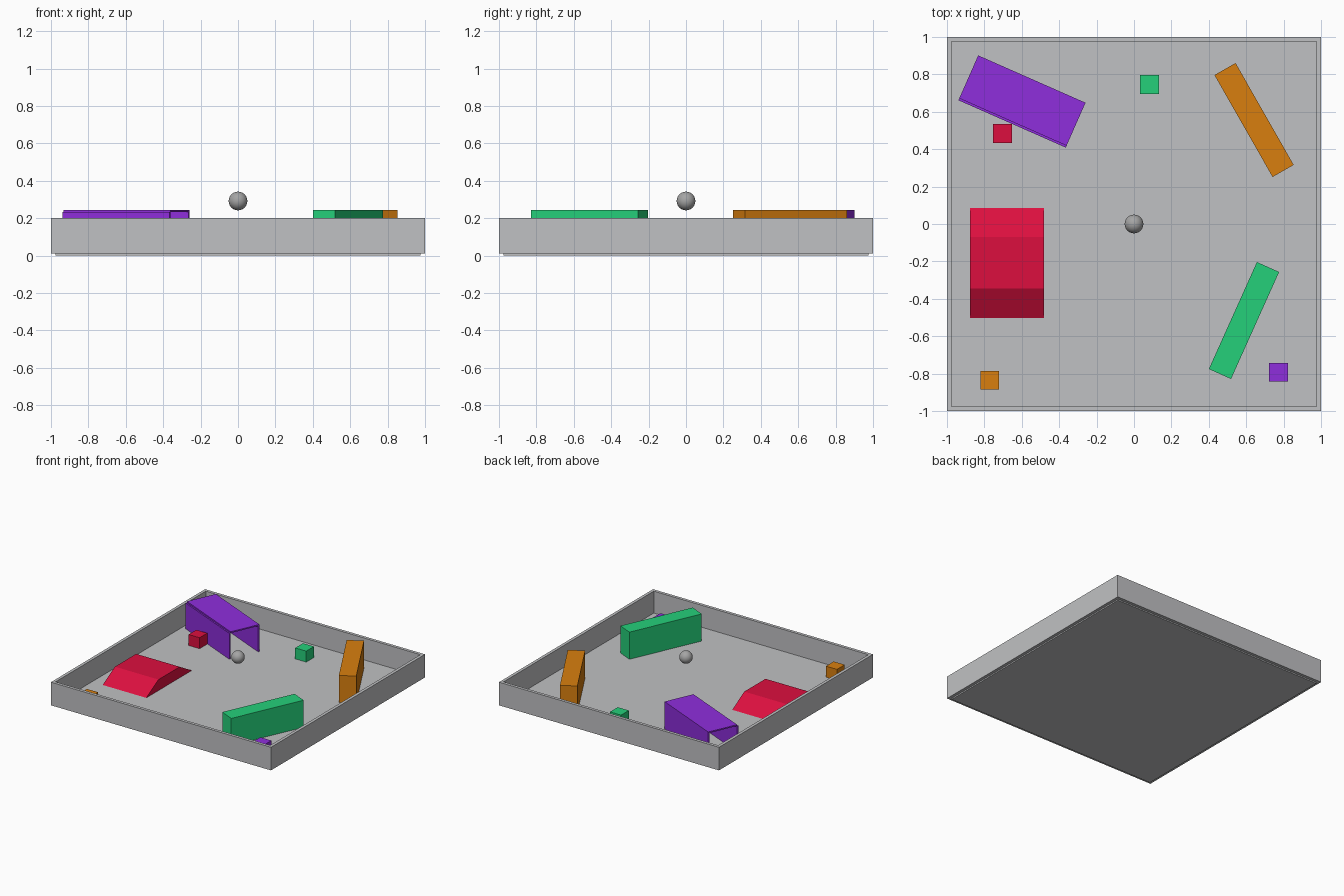
import bpy, bmesh, math
from mathutils import Matrix

if "Cube" in bpy.data.objects:
    bpy.data.objects.remove(bpy.data.objects["Cube"])


def material(name, rgb):
    lin = [((c / 255 + 0.055) / 1.055) ** 2.4 if c > 10 else c / 255 / 12.92 for c in rgb]
    m = bpy.data.materials.new(name)
    m.diffuse_color = (*lin, 1)
    m.use_nodes = True
    m.node_tree.nodes["Principled BSDF"].inputs["Base Color"].default_value = m.diffuse_color
    return m


GREY = material("tray grey", (192, 193, 195))
STEEL = material("ball grey", (165, 165, 165))
RED = material("crimson", (220, 15, 63))
PURPLE = material("purple", (143, 46, 220))
GREEN = material("green", (37, 208, 122))
ORANGE = material("orange", (217, 127, 15))


def finish(name, bm, mat):
    bmesh.ops.recalc_face_normals(bm, faces=bm.faces)
    mesh = bpy.data.meshes.new(name)
    bm.to_mesh(mesh)
    bm.free()
    mesh.materials.append(mat)
    ob = bpy.data.objects.new(name, mesh)
    bpy.context.collection.objects.link(ob)
    return ob


def box(name, centre, size, z0, z1, mat, angle=0, offset=(0, 0)):
    """Box standing from z0 to z1, shifted by offset in its own turned frame."""
    bm = bmesh.new()
    bmesh.ops.create_cube(bm, size=1, matrix=(
        Matrix.Translation((*centre, (z0 + z1) / 2))
        @ Matrix.Rotation(math.radians(angle), 4, 'Z')
        @ Matrix.Translation((*offset, 0))
        @ Matrix.Diagonal((*size, z1 - z0, 1))))
    return finish(name, bm, mat)


BASE, TOP = 0.01, 0.243

# Tray: floor slab and four thin walls
T = 0.025
box("tray_floor", (0, 0), (2 - 2 * T, 2 - 2 * T), 0, 0.02, GREY)
for s, fb, lr in ((-1, "front", "left"), (1, "back", "right")):
    box(fb + "_wall", (0, s * (1 - T / 2)), (2, T), BASE, 0.2, GREY)
    box(lr + "_wall", (s * (1 - T / 2), 0), (T, 2 - 2 * T), BASE, 0.2, GREY)

# Two tall barrier blocks
box("green_barrier", (0.588, -0.516), (0.627, 0.13), BASE, TOP, GREEN, 65.8)
box("orange_barrier", (0.642, 0.556), (0.627, 0.13), BASE, TOP, ORANGE, -60.3)

# Open-ended tunnel: two side walls under a thin roof
c, a, L, W, P = (-0.599, 0.655), -23.8, 0.627, 0.262, 0.011
for n, s in (("front", -1), ("back", 1)):
    box("tunnel_%s_side" % n, c, (L, P), BASE, TOP - P, PURPLE, a, (0, s * (W - P) / 2))
box("tunnel_roof", c, (L, W - P), TOP - P, TOP, PURPLE, a, (0, P / 2))

# Red ramp: trapezoid profile extruded along x
bm = bmesh.new()
profile = [(-0.521, BASE), (0.104, BASE), (-0.07, 0.11), (-0.345, 0.11)]
face = bm.faces.new([bm.verts.new((-0.877, y, z)) for y, z in profile])
new = bmesh.ops.extrude_face_region(bm, geom=[face])["geom"]
bmesh.ops.translate(bm, vec=(0.396, 0, 0),
                    verts=[v for v in new if isinstance(v, bmesh.types.BMVert)])
finish("red_ramp", bm, RED)

# Small cubes
for name, x, y, mat in (("red_cube", -0.703, 0.484, RED),
                        ("green_cube", 0.083, 0.746, GREEN),
                        ("orange_cube", -0.772, -0.836, ORANGE),
                        ("purple_cube", 0.773, -0.793, PURPLE)):
    box(name, (x, y), (0.1, 0.1), BASE, 0.11, mat)

# Floating ball
bm = bmesh.new()
bmesh.ops.create_uvsphere(bm, u_segments=32, v_segments=16, radius=0.05,
                          matrix=Matrix.Translation((0, 0, 0.292)))
for f in bm.faces:
    f.smooth = True
finish("ball", bm, STEEL)
